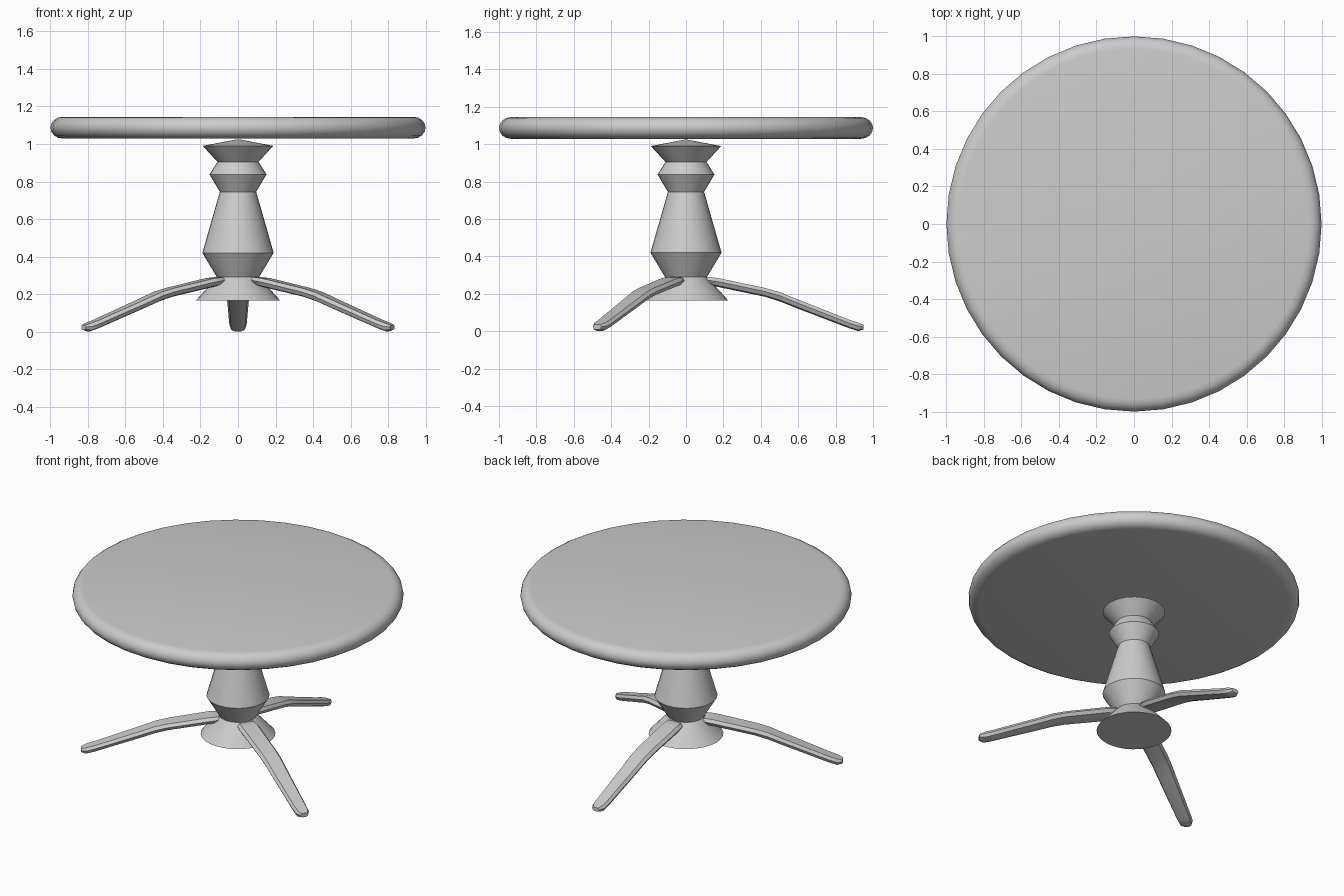
import bpy, bmesh, math
from mathutils import Matrix, Vector

cube = bpy.data.objects.get("Cube")
if cube:
    bpy.data.objects.remove(cube, do_unlink=True)

grey = bpy.data.materials.new("light_grey")
grey.use_nodes = True
GREY = (0.6, 0.6, 0.6, 1)
grey.diffuse_color = GREY
grey.node_tree.nodes["Principled BSDF"].inputs["Base Color"].default_value = GREY


def finish(bm, name, angle):
    """Turn a bmesh into a smooth-shaded object."""
    bmesh.ops.recalc_face_normals(bm, faces=bm.faces)
    mesh = bpy.data.meshes.new(name)
    bm.to_mesh(mesh)
    bm.free()
    mesh.materials.append(grey)
    ob = bpy.data.objects.new(name, mesh)
    bpy.context.collection.objects.link(ob)
    bpy.ops.object.select_all(action="DESELECT")
    ob.select_set(True)
    bpy.context.view_layer.objects.active = ob
    bpy.ops.object.shade_smooth_by_angle(angle=math.radians(angle))
    return ob


def loft(rings):
    """Skin a list of closed rings and cap both ends."""
    bm = bmesh.new()
    loops = [[bm.verts.new(p) for p in ring] for ring in rings]
    n = len(loops[0])
    for a, b in zip(loops, loops[1:]):
        for i in range(n):
            j = (i + 1) % n
            bm.faces.new((a[i], a[j], b[j], b[i]))
    bm.faces.new(loops[0])
    bm.faces.new(loops[-1])
    return bm


def turned(name, profile, sides, angle):
    """Lathe a (radius, height) profile about the z axis."""
    turns = [2 * math.pi * i / sides for i in range(sides)]
    rings = [[(r * math.cos(t), r * math.sin(t), z) for t in turns] for r, z in profile]
    return finish(loft(rings), name, angle)


# Round top with a soft bullnose rim
RIM, MID, HALF = 0.065, 1.087, 0.058
rim = [(1 - RIM + RIM * math.cos(a), MID + HALF * math.sin(a))
       for a in (math.radians(-90 + 22.5 * i) for i in range(9))]
turned("table_top", rim, 40, 50)

# Turned pedestal with flared foot
turned("pedestal", [(0.226, 0.165), (0.112, 0.29), (0.19, 0.42), (0.097, 0.745),
                    (0.152, 0.838), (0.11, 0.905), (0.188, 0.99), (0.005, 1.025)], 28, 30)

# Three splayed legs: (distance out, top, bottom, half width)
stations = [(0.10, 0.28, 0.255, 0.045), (0.12, 0.29, 0.247, 0.06), (0.17, 0.285, 0.237, 0.065),
            (0.42, 0.232, 0.185, 0.062), (0.50, 0.21, 0.16, 0.06), (0.58, 0.177, 0.128, 0.057),
            (0.87, 0.063, 0.017, 0.047), (0.92, 0.046, 0.001, 0.043), (0.95, 0.035, 0.009, 0.026)]
section = [(-1, 0.2), (-0.75, 1), (0.75, 1), (1, 0.2),
           (0.8, -0.7), (0.35, -1), (-0.35, -1), (-0.8, -0.7)]
for name, turn in (("back_leg", 90), ("left_leg", -30), ("right_leg", 210)):
    spin = Matrix.Rotation(math.radians(turn), 3, "Z")
    rings = [[spin @ Vector((d, w * u, (top + low) / 2 + v * (top - low) / 2))
              for u, v in section] for d, top, low, w in stations]
    finish(loft(rings), name, 40)
